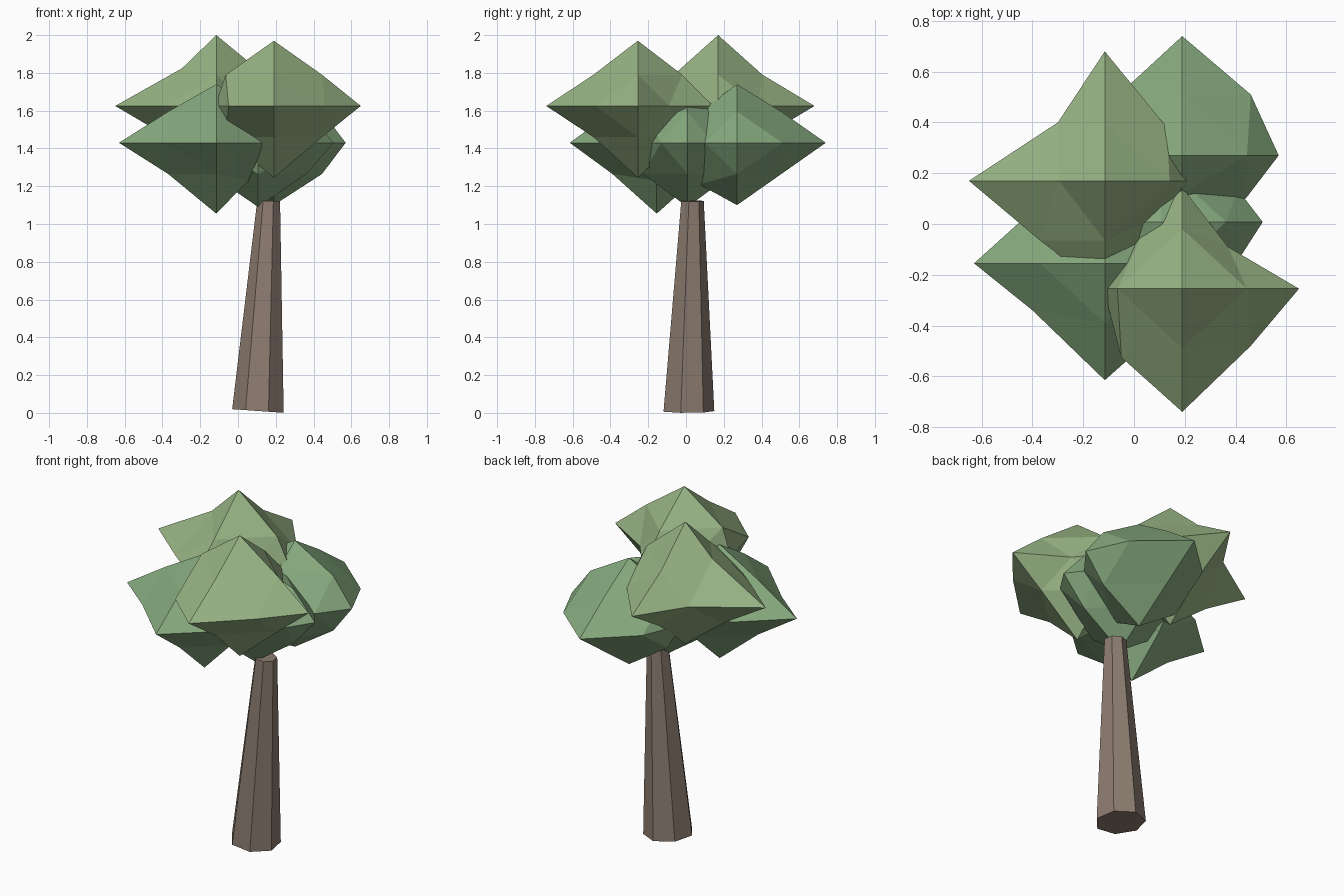
import bpy, bmesh, math
from mathutils import Vector

if "Cube" in bpy.data.objects:
    bpy.data.objects.remove(bpy.data.objects["Cube"])


def material(name, rgb):
    m = bpy.data.materials.new(name)
    m.diffuse_color = (*rgb, 1)
    m.use_nodes = True
    m.node_tree.nodes["Principled BSDF"].inputs["Base Color"].default_value = m.diffuse_color
    return m


def finish(name, bm, mat):
    bmesh.ops.recalc_face_normals(bm, faces=bm.faces)
    me = bpy.data.meshes.new(name)
    bm.to_mesh(me)
    bm.free()
    me.materials.append(mat)
    ob = bpy.data.objects.new(name, me)
    bpy.context.collection.objects.link(ob)
    return ob


bark = material("bark", (0.26, 0.20, 0.16))
light = material("light_leaves", (0.31, 0.45, 0.23))
dark = material("dark_leaves", (0.24, 0.40, 0.21))

# Trunk: leaning, tapered heptagon
bm = bmesh.new()
rings = []
for cx, cy, z, r, tilt in ((0.107, 0.01, 0.01, 0.14, -0.07), (0.163, 0.032, 1.122, 0.062, -0.05)):
    ring = []
    for i in range(7):
        a = math.radians(35.7) + i * math.tau / 7
        dx, dy = r * math.cos(a), r * math.sin(a)
        ring.append(bm.verts.new((cx + dx, cy + dy, z + tilt * dx)))
    rings.append(ring)
low, high = rings
bm.faces.new(low[::-1])
bm.faces.new(high)
for i in range(7):
    j = (i + 1) % 7
    bm.faces.new((low[i], low[j], high[j], high[i]))
finish("trunk", bm, bark)

# Foliage: octahedra split once, with long outer tips and short inner tips
MID = Vector((0.255, 0.235, 0.165))


def clump(name, centre, tips, mat, moved=None):
    """tips: reach along +x -x +y -y +z -z; moved: edge points keyed by signs."""
    bm = bmesh.new()
    cache = {}

    def point(key):
        if key not in cache:
            axes = [i for i in range(3) if key[i]]
            if len(axes) == 1:
                a = axes[0]
                off = Vector(key) * tips[2 * a + (key[a] < 0)]
            elif moved and key in moved:
                off = Vector(moved[key])
            else:
                off = Vector(key[i] * MID[i] for i in range(3))
            cache[key] = bm.verts.new(Vector(centre) + off)
        return cache[key]

    for sx in (1, -1):
        for sy in (1, -1):
            for sz in (1, -1):
                x, y, z = (point(k) for k in ((sx, 0, 0), (0, sy, 0), (0, 0, sz)))
                xy, yz, xz = (point(k) for k in ((sx, sy, 0), (0, sy, sz), (sx, 0, sz)))
                for tri in ((x, xy, xz), (y, yz, xy), (z, xz, yz), (xy, yz, xz)):
                    bm.faces.new(tri)
    return finish(name, bm, mat)


clump("front_upper_leaves", (0.19, -0.255, 1.625),
      (0.46, 0.31, 0.40, 0.485, 0.345, 0.38), light,
      {(1, 1, 0): (0.18, 0.165, 0), (-1, 1, 0): (-0.16, 0.21, 0),
       (1, -1, 0): (0.27, -0.225, 0), (-1, -1, 0): (-0.24, -0.27, 0)})
clump("back_upper_leaves", (-0.115, 0.17, 1.625),
      (0.34, 0.535, 0.51, 0.43, 0.375, 0.36), light,
      {(-1, 1, 0): (-0.185, 0.23, 0), (1, 1, 0): (0.245, 0.21, 0),
       (1, -1, 0): (0.18, -0.16, 0), (-1, 0, 1): (-0.18, 0, 0.2)})
clump("front_lower_leaves", (-0.115, -0.155, 1.43),
      (0.25, 0.515, 0.35, 0.46, 0.31, 0.375), dark,
      {(-1, -1, 0): (-0.285, -0.185, 0), (1, 0, -1): (0.17, 0, -0.2)})
clump("back_lower_leaves", (0.19, 0.27, 1.43),
      (0.38, 0.35, 0.47, 0.22, 0.31, 0.33), dark,
      {(1, 1, 0): (0.27, 0.24, 0), (1, -1, 0): (0.25, -0.17, 0),
       (0, -1, -1): (0, -0.2, -0.22), (0, -1, 1): (0, -0.15, 0.2)})
clump("middle_leaves", (0.107, 0.008, 1.43),
      (0.40, 0.30, 0.30, 0.30, 0.25, 0.34), dark,
      {(1, 1, 0): (0.30, 0.13, 0), (1, -1, 0): (0.31, -0.14, 0)})
